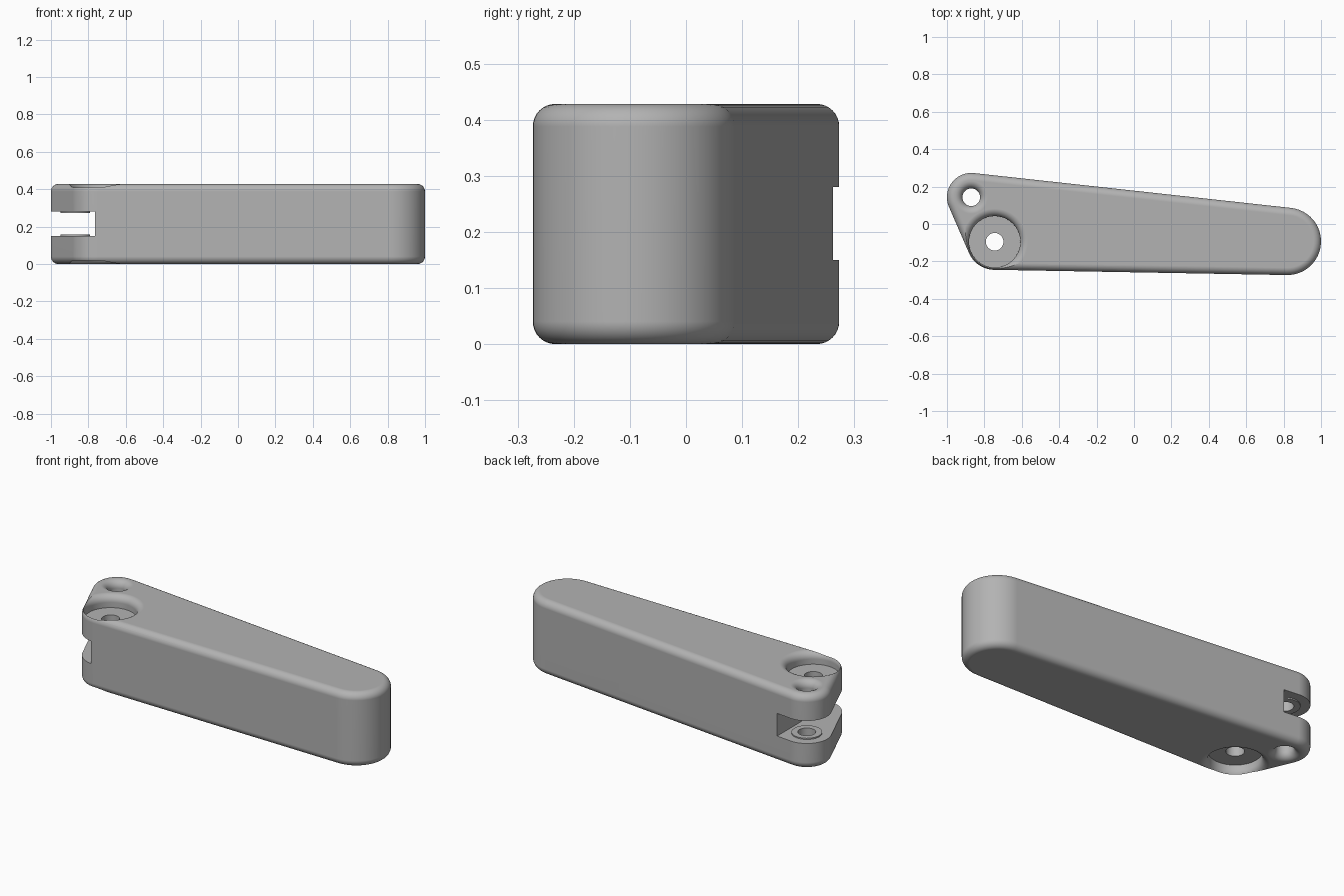
import bpy, bmesh, math
from math import sin, cos, pi, atan2, acos, hypot

if "Cube" in bpy.data.objects:
    bpy.data.objects.remove(bpy.data.objects["Cube"])

H, FILLET, STEPS = 0.428, 0.04, 8
SLOT_LOW, SLOT_HIGH, SLOT_X = 0.15, 0.28, -0.765
HOLE = 0.047
# Corner circles of the outline, counter-clockwise: x, y, radius
PIVOT, TIP, EYE = (-0.745, -0.095, 0.15), (0.82, -0.093, 0.18), (-0.87, 0.143, 0.13)
CORNERS = [PIVOT, TIP, EYE]

grey = bpy.data.materials.new("plain grey")
grey.use_nodes = True
colour = (0.45, 0.45, 0.45, 1)
grey.diffuse_color = colour
grey.node_tree.nodes["Principled BSDF"].inputs["Base Color"].default_value = colour


def make(name, bm):
    bmesh.ops.recalc_face_normals(bm, faces=bm.faces)
    mesh = bpy.data.meshes.new(name)
    bm.to_mesh(mesh)
    bm.free()
    mesh.materials.append(grey)
    ob = bpy.data.objects.new(name, mesh)
    bpy.context.collection.objects.link(ob)
    return ob


def loft(bm, rings, closed=False):
    """Skin a list of point rings, capping the ends unless closed."""
    rows = [[bm.verts.new(p) for p in ring] for ring in rings]
    n = len(rows[0])
    pairs = list(zip(rows, rows[1:])) + ([(rows[-1], rows[0])] if closed else [])
    for a, b in pairs:
        for i in range(n):
            bm.faces.new((a[i], a[(i + 1) % n], b[(i + 1) % n], b[i]))
    if not closed:
        bm.faces.new(rows[0])
        bm.faces.new(rows[-1])


def lathe(name, centre, profile, closed=False, n=64):
    bm = bmesh.new()
    loft(bm, [[(centre[0] + r * cos(2 * pi * i / n), centre[1] + r * sin(2 * pi * i / n), z)
               for i in range(n)] for r, z in profile], closed)
    return make(name, bm)


def tangent(a, b):
    """Outward angle of the line touching circles a and b."""
    dx, dy = b[0] - a[0], b[1] - a[1]
    return atan2(dy, dx) - acos((a[2] - b[2]) / hypot(dx, dy))


def outline(inset, z, n=24):
    points = []
    for i, c in enumerate(CORNERS):
        start = tangent(CORNERS[i - 1], c)
        sweep = (tangent(c, CORNERS[(i + 1) % 3]) - start) % (2 * pi)
        for k in range(n + 1):
            t = start + sweep * k / n
            points.append((c[0] + (c[2] - inset) * cos(t), c[1] + (c[2] - inset) * sin(t), z))
    return points


def flared_cutter(name, centre, radius, floor=None):
    """Hole with rounded mouths at both ends, optionally counterbored to a floor."""
    top = [(HOLE, floor), (radius, floor)] if floor else []
    for k in range(STEPS + 1):
        t = pi / 2 * k / STEPS
        top.append((radius + FILLET * (1 - cos(t)), H - FILLET + FILLET * sin(t)))
    top.append((radius + FILLET, H + 0.1))
    bottom = [(r, H - z) for r, z in reversed(top)]
    return lathe(name, centre, bottom + top)


# Arm body: tapered outline with rounded top and bottom edges
quarter = [pi / 2 * k / STEPS for k in range(STEPS + 1)]
edge = [(FILLET * (1 - sin(t)), FILLET * (1 - cos(t))) for t in quarter]
layers = edge + [(d, H - z) for d, z in reversed(edge)]
bm = bmesh.new()
loft(bm, [outline(d, z) for d, z in layers])
arm = make("arm_body", bm)

# Slot across the narrow end
bm = bmesh.new()
bmesh.ops.create_cube(bm, size=1)
for v in bm.verts:
    v.co.x = SLOT_X if v.co.x > 0 else -1.2
    v.co.z = SLOT_HIGH if v.co.z > 0 else SLOT_LOW
cutters = [make("slot_cutter", bm),
           flared_cutter("pivot_cutter", PIVOT, 0.137, H - 0.07),
           flared_cutter("eye_cutter", EYE, HOLE)]

# Carve the slot and both holes
bpy.context.view_layer.objects.active = arm
for cutter in cutters:
    cutter.hide_render = True
    mod = arm.modifiers.new(cutter.name, "BOOLEAN")
    mod.operation, mod.solver, mod.object = "DIFFERENCE", "EXACT", cutter
    bpy.ops.object.modifier_apply(modifier=mod.name)
    bpy.data.objects.remove(cutter)

# Raised washers around the eye hole inside the slot
parts = [arm]
for name, z0, z1 in (("lower_washer", SLOT_LOW - 0.002, SLOT_LOW + 0.007),
                     ("upper_washer", SLOT_HIGH - 0.007, SLOT_HIGH + 0.002)):
    ring = [(HOLE, z0), (0.08, z0), (0.08, z1), (HOLE, z1)]
    parts.append(lathe(name, EYE, ring, closed=True))

# Smooth shading with crisp edges
for ob in parts:
    bpy.ops.object.select_all(action="DESELECT")
    ob.select_set(True)
    bpy.context.view_layer.objects.active = ob
    bpy.ops.object.shade_smooth_by_angle(angle=math.radians(30))
    ob.modifiers.new("even_shading", "WEIGHTED_NORMAL").keep_sharp = True
